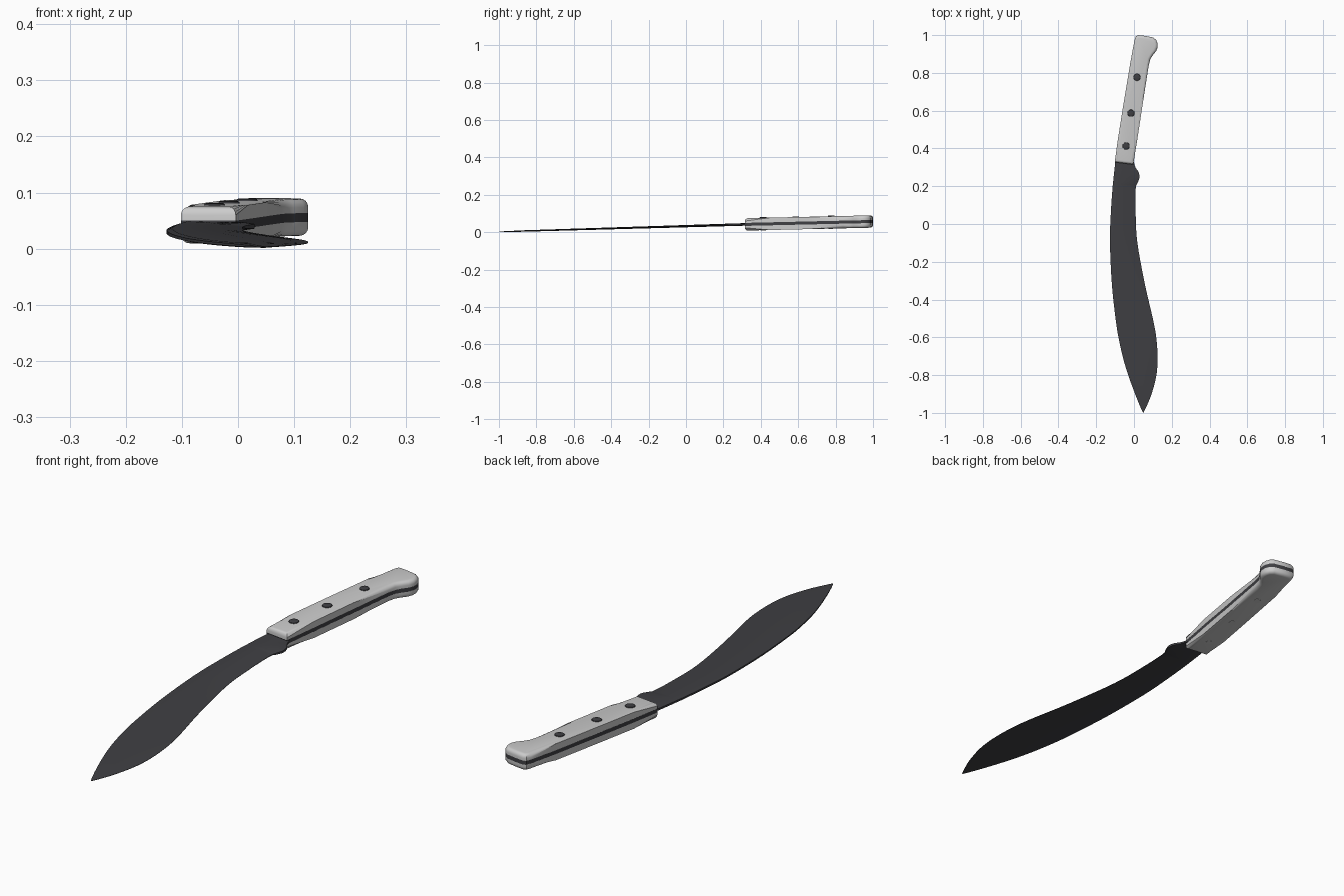
import bpy, bmesh
from mathutils import Vector

if "Cube" in bpy.data.objects:
    bpy.data.objects.remove(bpy.data.objects["Cube"])

dark = bpy.data.materials.new("dark_steel")
dark.diffuse_color = (0.05, 0.05, 0.056, 1)
dark.use_nodes = True
dark.node_tree.nodes["Principled BSDF"].inputs["Base Color"].default_value = dark.diffuse_color


def tilt(y):
    # the knife rests at a slight slope, blade tip down
    return 0.042 + (0.0228 if y > 0.32 else 0.0298) * (y - 0.32)


def finish(bm, name, mat=None, angle=0.6):
    for v in bm.verts:
        v.co.z += tilt(v.co.y)
    bmesh.ops.recalc_face_normals(bm, faces=bm.faces)
    me = bpy.data.meshes.new(name)
    bm.to_mesh(me)
    bm.free()
    ob = bpy.data.objects.new(name, me)
    bpy.context.collection.objects.link(ob)
    if mat:
        me.materials.append(mat)
    bpy.ops.object.select_all(action='DESELECT')
    bpy.context.view_layer.objects.active = ob
    ob.select_set(True)
    bpy.ops.object.shade_smooth_by_angle(angle=angle)
    return ob


def spline(pts, steps):
    # Catmull-Rom through the points
    pts = [Vector(p) for p in pts]
    q = [2 * pts[0] - pts[1]] + pts + [2 * pts[-1] - pts[-2]]
    out = []
    for i in range(1, len(q) - 2):
        a, b, c, d = q[i - 1:i + 3]
        for s in range(steps):
            t = s / steps
            out.append(0.5 * (2 * b + (c - a) * t + (2 * a - 5 * b + 4 * c - d) * t * t
                              + (3 * b - a - 3 * c + d) * t ** 3))
    return out + [pts[-1]]


def slab(outline, z0, z1, inset=0.0):
    bm = bmesh.new()
    base = bm.faces.new([bm.verts.new((x, y, z0)) for x, y in outline])
    if inset:
        bmesh.ops.inset_region(bm, faces=[base], thickness=inset)
        rim = [f for f in bm.faces if f is not base]
        bmesh.ops.delete(bm, geom=rim, context='FACES')
        base = bm.faces[:][0]
    r = bmesh.ops.extrude_face_region(bm, geom=[base])
    for v in r["geom"]:
        if isinstance(v, bmesh.types.BMVert):
            v.co.z = z1
    return bm


# Blade: lofted sections (spine x, edge x, edge half thickness) along y
stations = [(0.34, -0.098, -0.005, .006), (0.30, -0.102, 0.008, .006),
            (0.275, -0.105, 0.024, .007), (0.245, -0.108, 0.029, .007),
            (0.215, -0.111, 0.018, .005), (0.185, -0.114, 0.009, .002),
            (0.05, -0.123, 0.009, .001), (-0.10, -0.127, 0.018, .001),
            (-0.32, -0.117, 0.058, .001), (-0.52, -0.095, 0.104, .001),
            (-0.62, -0.078, 0.120, .001), (-0.72, -0.055, 0.125, .001),
            (-0.81, -0.027, 0.117, .001), (-0.90, 0.006, 0.093, .001),
            (-0.96, 0.030, 0.069, .001), (-0.998, 0.047, 0.051, .001)]
bm = bmesh.new()
rings = []
for y, l, r, e in spline(stations, 4):
    w = r - l
    h = 0.0035 + 0.0035 * (y + 1) / 1.34
    h *= min(1, 0.35 + w * 6)
    e = min(e, h * 1.1)
    top = [(l, h * .55), (l + min(.01, w * .2), h), (l + w * .5, h * .85),
           (l + w * .85, max(h * .5, e)), (r, e * .6)]
    ring = top + [(x, -z) for x, z in reversed(top)]
    rings.append([bm.verts.new((x, y, z)) for x, z in ring])
n = len(rings[0])
for a, b in zip(rings, rings[1:]):
    for i in range(n):
        j = (i + 1) % n
        bm.faces.new((a[i], a[j], b[j], b[i]))
bm.faces.new(rings[0])
bm.faces.new(rings[-1])
finish(bm, "blade", dark)

# Handle outline with hooked pommel
outline = [(-0.102, 0.327), (-0.004, 0.315), (0.018, 0.45), (0.05, 0.66), (0.078, 0.84),
           (0.086, 0.872), (0.099, 0.893), (0.117, 0.915), (0.125, 0.935), (0.125, 0.955),
           (0.118, 0.974), (0.100, 0.988), (0.06, 0.996), (0.022, 1.0), (0.010, 0.994),
           (0.003, 0.975), (-0.02, 0.85), (-0.058, 0.62), (-0.085, 0.45)]

# Tang sandwiched between the two scales
finish(slab(outline, -0.008, 0.008, 0.003), "tang", dark)

# Handle scales, rounded on the outer rim
for name, s in (("upper_scale", 1), ("lower_scale", -1)):
    bm = slab(outline, s * 0.007, s * 0.033)
    rim = [e for e in bm.edges if all(abs(v.co.z) > 0.03 for v in e.verts)]
    bmesh.ops.bevel(bm, geom=rim, offset=0.015, segments=4, profile=0.5, affect='EDGES')
    finish(bm, name)

# Rivets: dark raised heads above, small pale pins below
for k, (x, y) in enumerate([(0.016, 0.777), (-0.016, 0.587), (-0.042, 0.413)], 1):
    for name, r, z0, z1, mat in (("rivet_head", 0.019, 0.02, 0.037, dark),
                                 ("rivet_pin", 0.014, -0.034, -0.02, None)):
        bm = bmesh.new()
        bmesh.ops.create_cone(bm, cap_ends=True, segments=20, radius1=r, radius2=r, depth=z1 - z0)
        bmesh.ops.translate(bm, verts=bm.verts, vec=(x, y, (z0 + z1) / 2))
        if mat:
            rim = [e for e in bm.edges if all(v.co.z > z1 - 1e-4 for v in e.verts)]
            bmesh.ops.bevel(bm, geom=rim, offset=0.004, segments=2, profile=0.5, affect='EDGES')
        finish(bm, f"{name}_{k}", mat)
